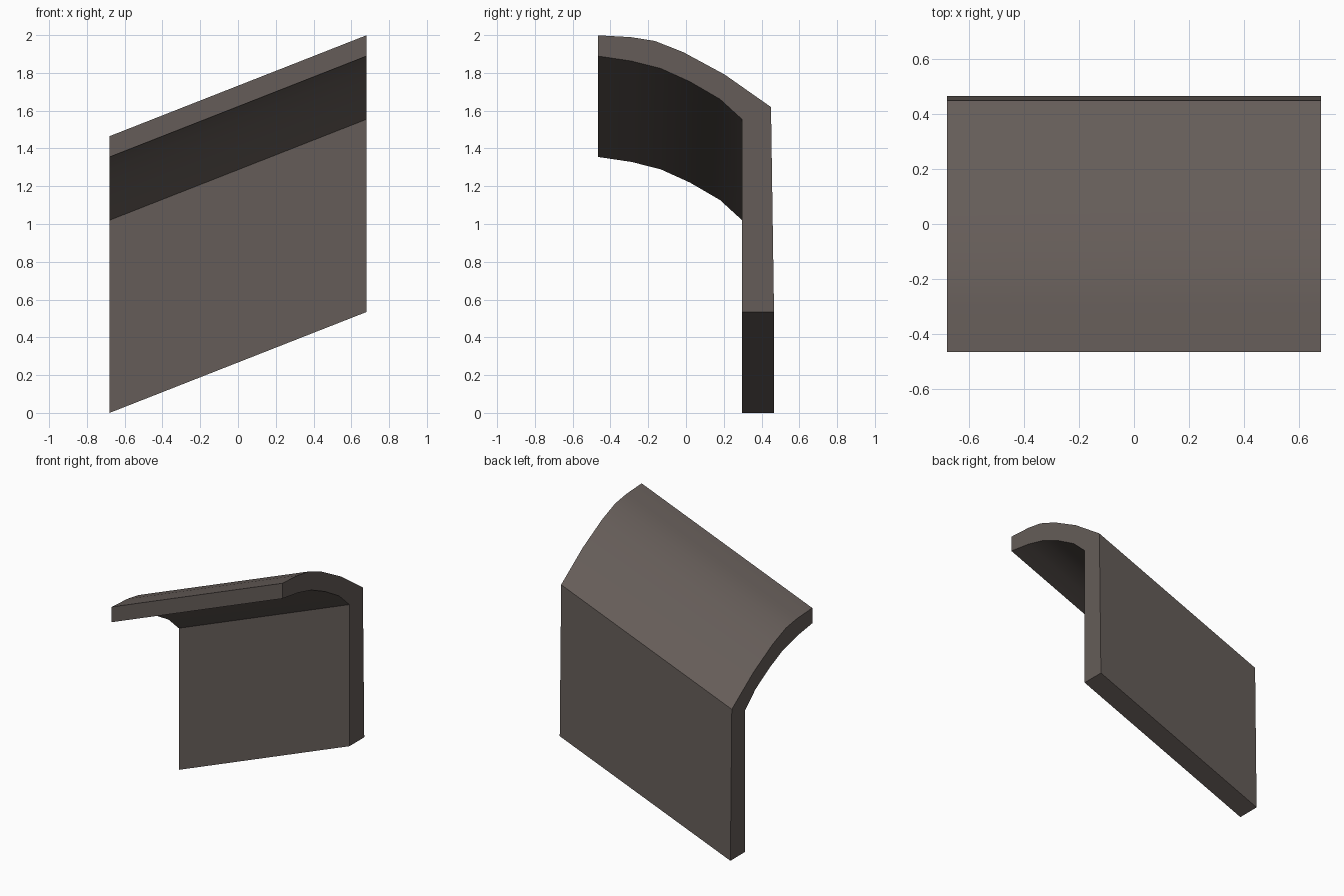
import bpy, bmesh, math

if "Cube" in bpy.data.objects:
    bpy.data.objects.remove(bpy.data.objects["Cube"])

HALF = 0.68          # half length along x
RISE = 0.267         # the whole section climbs by this much from the middle to each end

# Cross-section (y, z) at the high end: outer curve front to back, wall, inner curve
outer = [(-0.466, 2.0), (-0.29, 1.99), (-0.165, 1.97), (-0.015, 1.911), (0.205, 1.792), (0.45, 1.62)]
wall = [(0.466, 0.535), (0.297, 0.535)]
inner = [(0.297, 1.555), (0.18, 1.662), (0.02, 1.755), (-0.135, 1.825), (-0.29, 1.864), (-0.466, 1.89)]
section = outer + wall + inner

# Sloping wall with curved overhang, skewed along x
bm = bmesh.new()
low = [bm.verts.new((-HALF, y, z - 2 * RISE)) for y, z in section]
high = [bm.verts.new((HALF, y, z)) for y, z in section]
n = len(section)
for i in range(n):
    j = (i + 1) % n
    bm.faces.new((low[i], low[j], high[j], high[i]))
bm.faces.new(low)
bm.faces.new(high[::-1])
bmesh.ops.recalc_face_normals(bm, faces=bm.faces[:])
# rest exactly on the ground
base = min(v.co.z for v in bm.verts)
for v in bm.verts:
    v.co.z -= base
mesh = bpy.data.meshes.new("sloping_curved_panel")
bm.to_mesh(mesh)
bm.free()

# Colour
mat = bpy.data.materials.new("warm dark grey")
mat.diffuse_color = (0.130, 0.108, 0.098, 1.0)
mat.use_nodes = True
mat.node_tree.nodes["Principled BSDF"].inputs["Base Color"].default_value = mat.diffuse_color
mesh.materials.append(mat)

panel = bpy.data.objects.new("sloping_curved_panel", mesh)
bpy.context.collection.objects.link(panel)
bpy.context.view_layer.objects.active = panel
panel.select_set(True)
bpy.ops.object.shade_smooth_by_angle(angle=math.radians(30))
